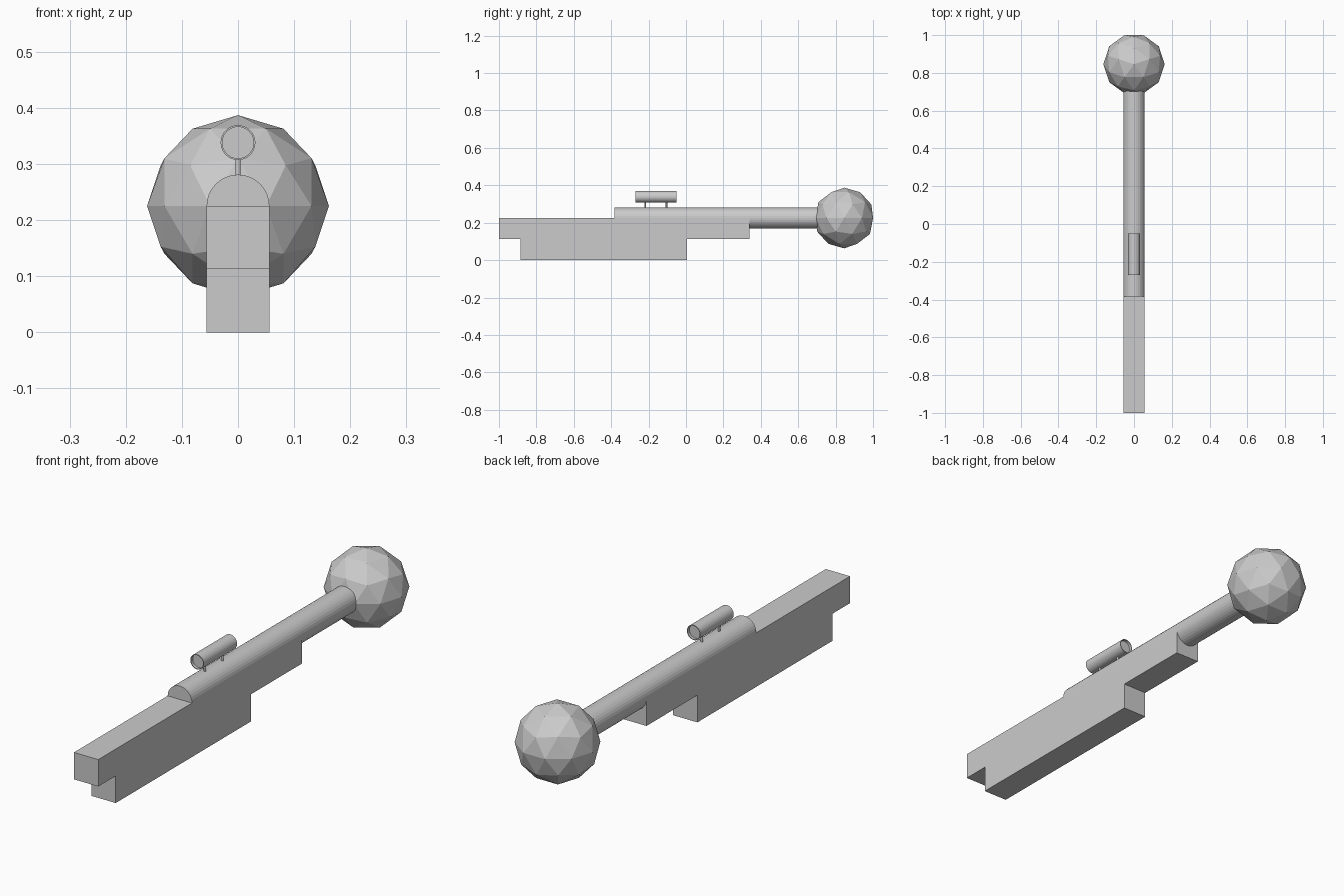
import bpy, bmesh
from math import pi

if "Cube" in bpy.data.objects:
    bpy.data.objects.remove(bpy.data.objects["Cube"])

AXIS_Z = 0.225   # barrel height
HALF_W = 0.056   # half width of the body


def finish(name, bm):
    bmesh.ops.recalc_face_normals(bm, faces=bm.faces)
    mesh = bpy.data.meshes.new(name)
    bm.to_mesh(mesh)
    bm.free()
    ob = bpy.data.objects.new(name, mesh)
    bpy.context.collection.objects.link(ob)
    return ob


def extrude_profile(name, pts, half):
    """Extrude a (y, z) outline along x, centred on x = 0."""
    bm = bmesh.new()
    face = bm.faces.new([bm.verts.new((-half, y, z)) for y, z in pts])
    ext = bmesh.ops.extrude_face_region(bm, geom=[face])
    verts = [g for g in ext["geom"] if isinstance(g, bmesh.types.BMVert)]
    bmesh.ops.translate(bm, verts=verts, vec=(2 * half, 0, 0))
    return finish(name, bm)


def lathe_y(name, profile, z, sides=32):
    """Revolve a (radius, y) outline round a y-parallel axis at height z."""
    bm = bmesh.new()
    verts = [bm.verts.new((r, y, z)) for r, y in profile]
    edges = [bm.edges.new(p) for p in zip(verts, verts[1:])]
    bmesh.ops.spin(bm, geom=verts + edges, cent=(0, 0, z), axis=(0, 1, 0),
                   angle=2 * pi, steps=sides)
    bmesh.ops.remove_doubles(bm, verts=bm.verts, dist=1e-5)
    return finish(name, bm)


# Stepped body: long upper block with a shorter lower block
extrude_profile("body", [(-1, 0.113), (-0.885, 0.113), (-0.885, 0), (0.005, 0),
                         (0.005, 0.113), (0.34, 0.113), (0.34, AXIS_Z),
                         (-1, AXIS_Z)], HALF_W)

# Barrel, running into the ball
lathe_y("barrel", [(0, -0.383), (HALF_W, -0.383), (HALF_W, 0.76), (0, 0.76)], AXIS_Z)

# Faceted ball at the end of the barrel
bpy.ops.mesh.primitive_ico_sphere_add(subdivisions=2, radius=0.162,
                                      location=(0, 0.846, AXIS_Z),
                                      rotation=(0, 0, pi / 2))
bpy.context.object.name = "end_ball"

# Sight tube with a shallow recess at each end
lathe_y("sight_tube", [(0, -0.258), (0.028, -0.258), (0.028, -0.27), (0.031, -0.27),
                       (0.031, -0.05), (0.028, -0.05), (0.028, -0.062), (0, -0.062)],
        0.338)

# Two thin posts carrying the sight
for name, y in (("sight_post_front", -0.218), ("sight_post_back", -0.104)):
    bpy.ops.mesh.primitive_cylinder_add(vertices=32, radius=0.0045, depth=0.038,
                                        location=(0, y, 0.291))
    bpy.context.object.name = name
